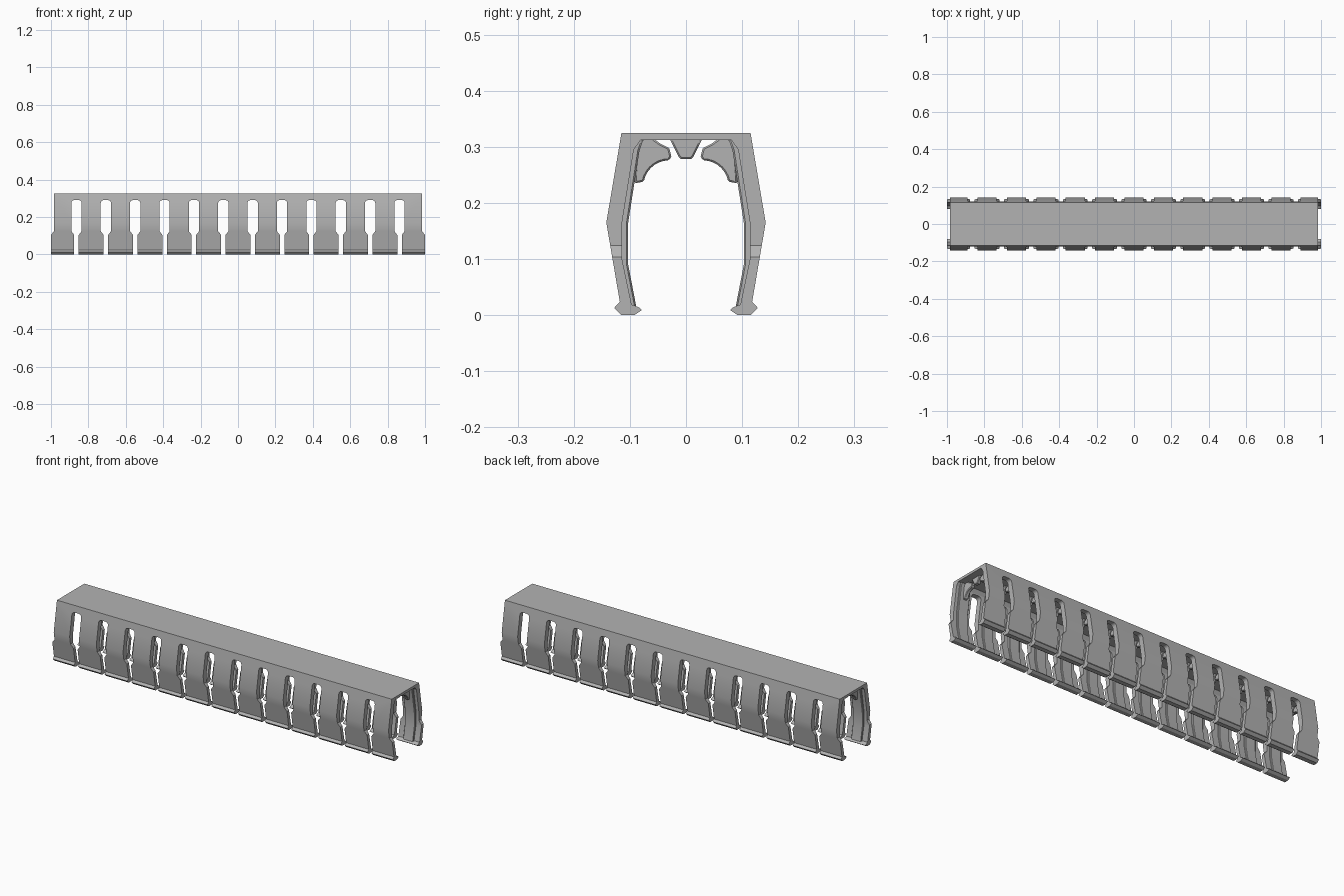
import bpy, bmesh, math

cube = bpy.data.objects.get("Cube")
if cube:
    bpy.data.objects.remove(cube)

grey = bpy.data.materials.new("plain_grey")
grey.use_nodes = True
grey.diffuse_color = (0.45, 0.45, 0.45, 1)
grey.node_tree.nodes["Principled BSDF"].inputs["Base Color"].default_value = (0.45, 0.45, 0.45, 1)


def prism(bm, points, to_3d, start, end):
    """Extrude a flat outline from start to end along its normal axis."""
    a = [bm.verts.new(to_3d(u, v, start)) for u, v in points]
    b = [bm.verts.new(to_3d(u, v, end)) for u, v in points]
    bm.faces.new(a)
    bm.faces.new(b[::-1])
    for i in range(len(a)):
        j = (i + 1) % len(a)
        bm.faces.new((a[j], a[i], b[i], b[j]))


def along_x(u, v, d):
    return (d, u, v)


def along_y(u, v, d):
    return (u, d, v)


def make(name, bm):
    bmesh.ops.recalc_face_normals(bm, faces=bm.faces)
    mesh = bpy.data.meshes.new(name)
    bm.to_mesh(mesh)
    bm.free()
    mesh.materials.append(grey)
    obj = bpy.data.objects.new(name, mesh)
    bpy.context.collection.objects.link(obj)
    return obj


def activate(obj):
    bpy.ops.object.select_all(action='DESELECT')
    obj.select_set(True)
    bpy.context.view_layer.objects.active = obj


def flip(points):
    return [(-y, z) for y, z in reversed(points)]


PITCH = 0.157
END = 1.012
slots = [-END] + [(i - 5.5) * PITCH for i in range(12)] + [END]
fingers = [(a + b) / 2 for a, b in zip(slots, slots[1:])]

# Channel: roof, bowed walls and hooked feet
half = [(0.115, 0.325), (0.142, 0.165), (0.118, 0.024), (0.128, 0.013),
        (0.115, 0), (0.092, 0), (0.079, 0.009), (0.084, 0.014), (0.097, 0.019),
        (0.114, 0.1), (0.114, 0.165), (0.093, 0.295), (0.081, 0.312)]
bm = bmesh.new()
prism(bm, half + flip(half), along_x, -1, 1)
channel = make("slotted_channel", bm)

# Slot cutters: wide rounded window over a narrow entry, open-topped at the ends
bm = bmesh.new()
for x in slots:
    top = 0.5 if abs(x) == END else 0.29
    side = [(0.012, -0.1), (0.012, 0.104), (0.0275, 0.124)]
    for k in range(5):
        t = math.radians(k * 22.5)
        side.append((0.0125 + 0.015 * math.cos(t), top - 0.015 + 0.015 * math.sin(t)))
    outline = side + flip(side)
    prism(bm, [(x + u, v) for u, v in outline], along_y, -0.3, 0.3)
cutter = make("slot_cutter", bm)
cutter.hide_render = True

activate(channel)
cut = channel.modifiers.new("slots", 'BOOLEAN')
cut.object = cutter
cut.solver = 'EXACT'
bpy.ops.object.modifier_apply(modifier=cut.name)
bpy.data.objects.remove(cutter)
bpy.ops.object.shade_smooth_by_angle(angle=math.radians(25))

# Stiffening pads inside each finger
pad = [(0.1, 0.012), (0.118, 0.1), (0.118, 0.165), (0.096, 0.298), (0.084, 0.316),
       (0.075, 0.316), (0.083, 0.293), (0.103, 0.165), (0.103, 0.09), (0.088, 0.012)]
# Corner gusset with a concave round edge
gusset = [(0.092, 0.235)]
for k in range(8):
    t = math.radians(10 + 80 * k / 7)
    gusset.append((0.03 + 0.046 * math.cos(t), 0.23 + 0.046 * math.sin(t)))
gusset += [(0.026, 0.283), (0.03, 0.298), (0.046, 0.306), (0.06, 0.316), (0.085, 0.314)]
# Roof stub between the gussets
stub = [(0.03, 0.316), (0.022, 0.3), (0.013, 0.282), (0.009, 0.278)]


def rib_set(name, outlines, width):
    bm = bmesh.new()
    for x in fingers:
        for outline in outlines:
            prism(bm, outline, along_x, x - width / 2, x + width / 2)
    obj = make(name, bm)
    activate(obj)
    bevel = obj.modifiers.new("chamfer", 'BEVEL')
    bevel.width = 0.003
    bevel.segments = 1
    bevel.angle_limit = math.radians(50)
    bpy.ops.object.shade_smooth_by_angle(angle=math.radians(25))


rib_set("finger_pads", [pad, flip(pad)], 0.06)
rib_set("corner_gussets", [gusset, flip(gusset)], 0.02)
rib_set("roof_stubs", [stub + flip(stub)], 0.02)
